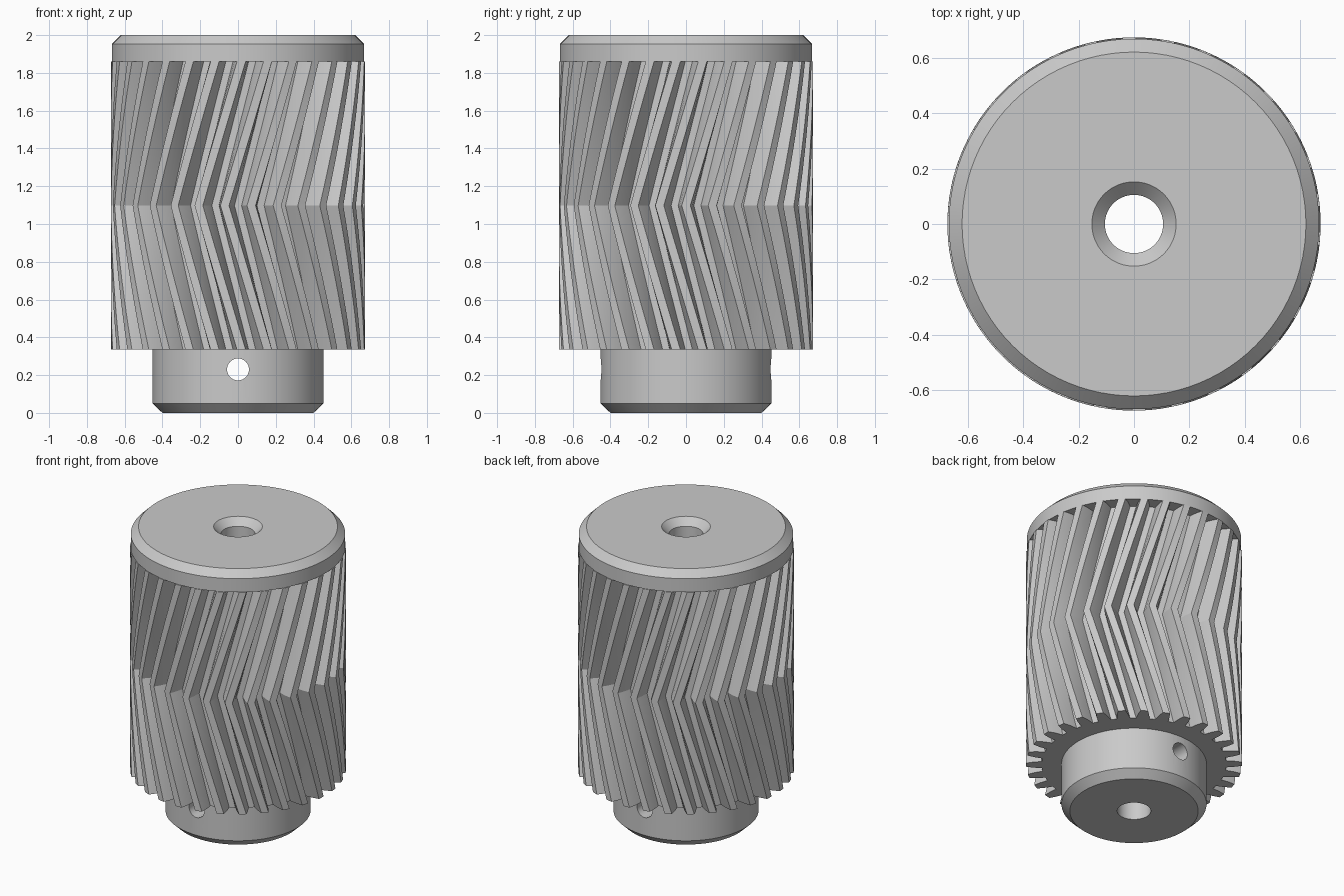
import bpy
import bmesh
from math import sin, cos, pi, radians

if "Cube" in bpy.data.objects:
    bpy.data.objects.remove(bpy.data.objects["Cube"], do_unlink=True)

TEETH = 30
TWIST = radians(19.5)
GEAR_LOW, GEAR_MID, GEAR_TOP = 0.335, 1.0975, 1.86

# Material
steel = bpy.data.materials.new("grey_steel")
steel.use_nodes = True
steel.diffuse_color = (0.59, 0.59, 0.59, 1)
steel.node_tree.nodes["Principled BSDF"].inputs["Base Color"].default_value = (0.59, 0.59, 0.59, 1)


def add_object(name, bm):
    bmesh.ops.recalc_face_normals(bm, faces=bm.faces)
    mesh = bpy.data.meshes.new(name)
    bm.to_mesh(mesh)
    bm.free()
    obj = bpy.data.objects.new(name, mesh)
    bpy.context.collection.objects.link(obj)
    mesh.materials.append(steel)
    return obj


def make_active(obj):
    bpy.ops.object.select_all(action="DESELECT")
    obj.select_set(True)
    bpy.context.view_layer.objects.active = obj


def skin(rings, name):
    """Join a cyclic list of closed rings of points into a ring-shaped solid."""
    bm = bmesh.new()
    loops = [[bm.verts.new(p) for p in ring] for ring in rings]
    count = len(loops[0])
    for k, loop in enumerate(loops):
        following = loops[(k + 1) % len(loops)]
        for i in range(count):
            j = (i + 1) % count
            bm.faces.new((loop[i], loop[j], following[j], following[i]))
    return add_object(name, bm)


def ring(points, z, turn=0.0):
    return [(r * cos(a + turn), r * sin(a + turn), z) for r, a in points]


# Turned body: hub, core, flange and countersunk bore
profile = [(0.105, 0), (0.40, 0), (0.452, 0.05), (0.452, GEAR_TOP), (0.668, GEAR_TOP),
           (0.668, 1.953), (0.62, 2.0), (0.152, 2.0), (0.105, 1.953)]
SIDES = 96
body = skin([ring([(r, 2 * pi * i / SIDES) for i in range(SIDES)], z) for r, z in profile],
            "hub_and_flange")

# Cross pin hole through the hub
bpy.ops.mesh.primitive_cylinder_add(vertices=32, radius=0.058, depth=2,
                                    location=(0, 0, 0.23), rotation=(pi / 2, 0, 0))
cutter = bpy.context.object
cutter.name = "pin_hole_cutter"
cutter.hide_render = True
make_active(body)
cut = body.modifiers.new("pin_hole", "BOOLEAN")
cut.operation = "DIFFERENCE"
cut.solver = "EXACT"
cut.object = cutter
bpy.ops.object.modifier_apply(modifier=cut.name)
bpy.data.objects.remove(cutter, do_unlink=True)

# Tooth outline: radius and half angle along one flank, mirrored for the other
flank = [(0.576, 0.072), (0.628, 0.055), (0.673, 0.034)]
tooth = [(r, -a) for r, a in flank] + [(r, a) for r, a in reversed(flank)]
outline = [(r, a + 2 * pi * t / TEETH) for t in range(TEETH) for r, a in tooth]
inner = [(0.44, a) for r, a in outline]

# Herringbone gear: both halves twist away from the middle
STEPS = 8
rings = []
for k in range(-STEPS, STEPS + 1):
    z = GEAR_MID + (GEAR_TOP - GEAR_MID) * k / STEPS
    rings.append(ring(outline, z, TWIST * abs(k) / STEPS))
rings.append(ring(inner, GEAR_TOP, TWIST))
rings.append(ring(inner, GEAR_LOW, TWIST))
gear = skin(rings, "herringbone_gear")

# Smooth shading with sharp edges kept
for obj in (body, gear):
    make_active(obj)
    bpy.ops.object.shade_smooth_by_angle(angle=radians(20))
